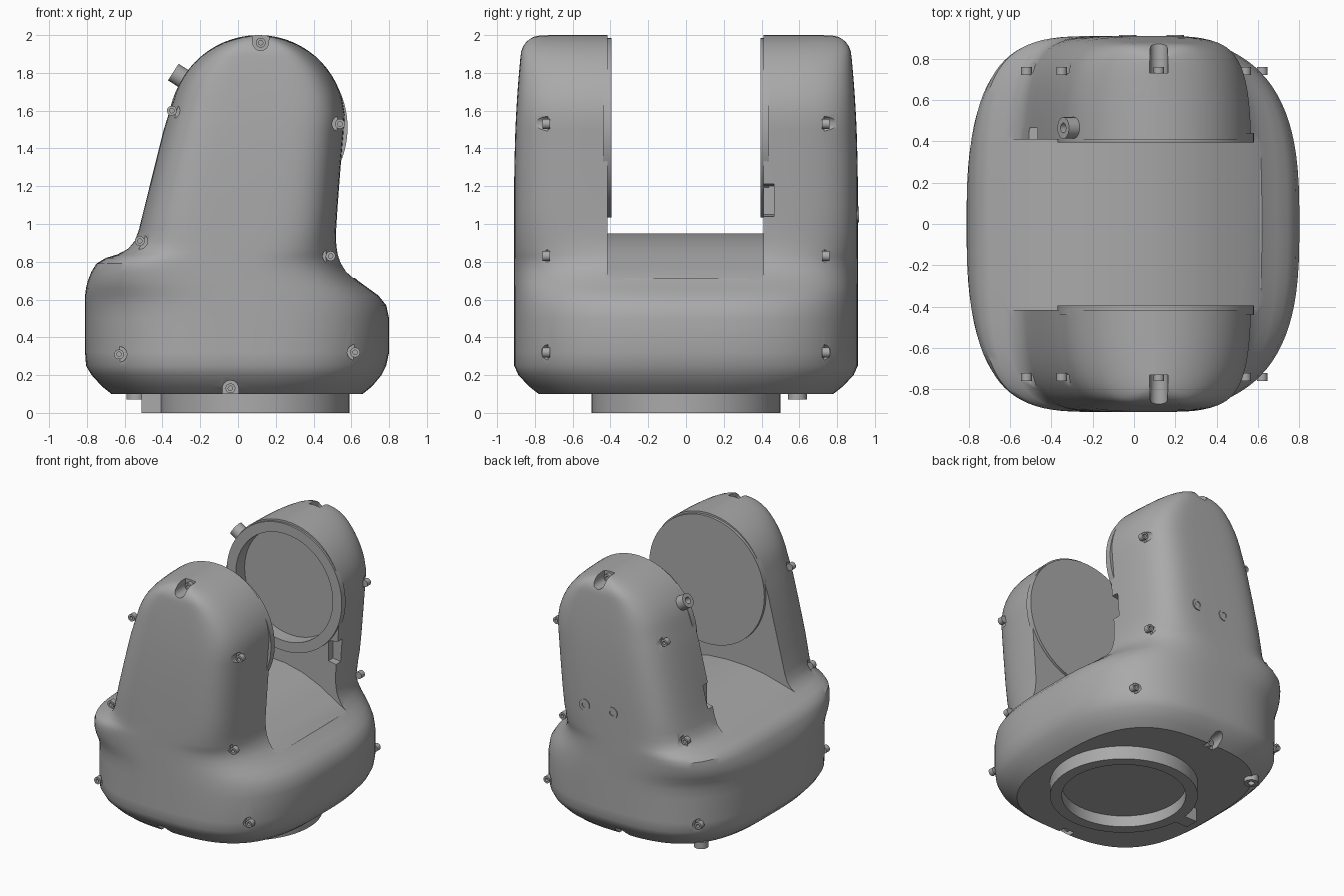
import bpy, bmesh, math
from mathutils import Matrix, Vector

cube = bpy.data.objects.get("Cube")
if cube:
    bpy.data.objects.remove(cube)

grey = bpy.data.materials.new("housing grey")
grey.use_nodes = True
grey.diffuse_color = (0.4, 0.4, 0.4, 1)
grey.node_tree.nodes["Principled BSDF"].inputs["Base Color"].default_value = grey.diffuse_color


def make(name, bm, helper=False):
    bmesh.ops.recalc_face_normals(bm, faces=bm.faces)
    mesh = bpy.data.meshes.new(name)
    bm.to_mesh(mesh)
    bm.free()
    obj = bpy.data.objects.new(name, mesh)
    bpy.context.collection.objects.link(obj)
    mesh.materials.append(grey)
    if helper:
        obj.hide_render = True
        obj.hide_viewport = True
    return obj


def loft(bm, rings):
    rows = [[bm.verts.new(p) for p in ring] for ring in rings]
    count = len(rows[0])
    for low, high in zip(rows, rows[1:]):
        for i in range(count):
            j = (i + 1) % count
            bm.faces.new((low[i], low[j], high[j], high[i]))
    bm.faces.new(rows[0])
    bm.faces.new(rows[-1])


def prism(bm, profile, y0, y1):
    """Extrude an x/z outline along y."""
    loft(bm, [[(x, y, z) for x, z in profile] for y in (y0, y1)])


def circle(x, z, r, steps=64):
    return [(x + r * math.cos(math.tau * i / steps), z + r * math.sin(math.tau * i / steps))
            for i in range(steps)]


def cylinder(name, place, direction, r, depth, hole=0):
    """Round part, optionally with a blind hole in its outer end."""
    bm = bmesh.new()
    steps = [(r, 0), (r, depth)]
    if hole:
        steps += [(hole, depth), (hole, depth * 0.3)]
    loft(bm, [[(x, y, h) for x, y in circle(0, 0, rad, 64 if r > 0.2 else 24)] for rad, h in steps])
    turn = Vector(direction).to_track_quat('Z', 'Y').to_matrix().to_4x4()
    bm.transform(Matrix.Translation(place) @ turn)
    return make(name, bm)


def cut(obj, cutter):
    mod = obj.modifiers.new("cut", 'BOOLEAN')
    mod.operation, mod.object, mod.solver = 'DIFFERENCE', cutter, 'EXACT'


# Housing: height, left edge, right edge
ROWS = [(0.1, -0.67, 0.66), (0.14, -0.72, 0.71), (0.2, -0.775, 0.76), (0.25, -0.805, 0.785),
        (0.32, -0.81, 0.8), (0.5, -0.81, 0.8), (0.57, -0.81, 0.785), (0.62, -0.81, 0.745),
        (0.66, -0.805, 0.69), (0.7, -0.795, 0.635), (0.75, -0.775, 0.58), (0.79, -0.75, 0.553),
        (0.82, -0.7, 0.54), (0.84, -0.635, 0.533), (0.87, -0.585, 0.527), (0.91, -0.55, 0.522),
        (0.97, -0.527, 0.522), (1.1, -0.495, 0.53), (1.3, -0.445, 0.545), (1.5, -0.395, 0.562),
        (1.58, -0.37, 0.568)]
ARCH_X, ARCH_Z, ARCH_R = 0.11, 1.54, 0.46
for k in range(14):
    a = math.radians(15 + 74 * k / 13)
    half = ARCH_R * math.cos(a)
    ROWS.append((ARCH_Z + ARCH_R * math.sin(a), ARCH_X - half * 1.02, ARCH_X + half))


def half_depth(z):
    y = 0.91 - 0.035 * max(0, (z - 1.2) / 0.7) ** 2
    if z > 1.9:
        y -= 0.1 * (1 - math.sqrt(max(0, 1 - ((z - 1.9) / 0.1) ** 2)))
    if z < 0.25:
        y -= 0.13 * ((0.25 - z) / 0.15) ** 1.6
    return y


def section(z, left, right, steps=96):
    blend = min(1, max(0, (z - 0.6) / 0.4))
    power = 2 / (2.9 + 2.1 * blend)
    cx, w, d = (left + right) / 2, (right - left) / 2, half_depth(z)
    ring = []
    for i in range(steps):
        a = math.tau * (i + 0.5) / steps
        c, s = math.cos(a), math.sin(a)
        ring.append((cx + w * math.copysign(abs(c) ** power, c),
                     d * math.copysign(abs(s) ** power, s), z))
    return ring


bm = bmesh.new()
loft(bm, [section(*row) for row in ROWS])
housing = make("yoke_housing", bm)

# Gap between the arms, with a crowned floor
floor = [(-1, 0.85), (-0.64, 0.845), (-0.5, 0.885), (-0.35, 0.925), (-0.2, 0.945), (-0.05, 0.95),
         (0.1, 0.94), (0.25, 0.905), (0.4, 0.84), (0.52, 0.765), (0.61, 0.715), (1, 0.715)]
bm = bmesh.new()
prism(bm, floor + [(1, 2.2), (-1, 2.2)], -0.415, 0.41)
cut(housing, make("gap_cutter", bm, True))

# Screw pockets around both outer faces: x, z, outward angle
POCKETS = [(0.12, 1.96, 90), (-0.35, 1.6, 165), (0.54, 1.53, 0), (-0.52, 0.91, 160),
           (0.49, 0.83, 10), (-0.63, 0.31, 180), (0.62, 0.32, 0), (-0.04, 0.13, 270)]
bm = bmesh.new()
for x, z, angle in POCKETS:
    a = math.radians(angle)
    out = [(0.25, -0.055), (0.25, 0.055)]
    arc = [(0.042 * math.cos(math.radians(t)), 0.042 * math.sin(math.radians(t)))
           for t in range(90, 271, 15)]
    shape = [(x + u * math.cos(a) - v * math.sin(a), z + u * math.sin(a) + v * math.cos(a))
             for u, v in out + arc]
    for side in (-1, 1):
        prism(bm, shape, side * 0.73, side * 1.1)
        cylinder("pocket_screw", (x, side * 0.72, z), (0, side, 0), 0.026, 0.04, 0.012)
cut(housing, make("pocket_cutter", bm, True))

# Cable notches on the inner edges of the back arm
bm = bmesh.new()
for x0, x1 in ((-0.6, -0.46), (0.46, 0.7)):
    lean = 0.04
    prism(bm, [(x0, 1.01), (x1, 1.01 + lean), (x1, 1.24 - lean), (x0, 1.24)]
          if x0 < 0 else [(x0, 1.01 + lean), (x1, 1.01), (x1, 1.24), (x0, 1.24 - lean)], 0.35, 0.465)
cut(housing, make("notch_cutter", bm, True))

# Bearing discs on the arms, the back one recessed
DISC = (0.105, 1.51)
discs = []
for name, y0, y1 in (("front_bearing_disc", -0.44, -0.395), ("back_bearing_ring", 0.395, 0.44)):
    bm = bmesh.new()
    prism(bm, circle(*DISC, 0.475, 96), y0, y1)
    discs.append(make(name, bm))
bm = bmesh.new()
prism(bm, circle(*DISC, 0.4, 96), 0.3, 0.5)
recess = make("recess_cutter", bm, True)
cut(housing, recess)
cut(discs[1], recess)

# Turntable ring with its stop tab
cylinder("base_ring", (0.09, 0, 0.12), (0, 0, -1), 0.5, 0.12, 0.42)
bm = bmesh.new()
prism(bm, [(-0.51, 0), (-0.38, 0), (-0.38, 0.12), (-0.51, 0.12)], -0.05, 0.05)
make("stop_tab", bm)

# Small fittings
cylinder("foot_screw", (-0.54, 0.59, 0.12), (0, 0, -1), 0.05, 0.05, 0.022)
cylinder("lock_knob", (-0.25, 0.465, 1.745), (-0.84, 0, 0.54), 0.052, 0.11, 0.024)
for x in (-0.03, 0.2):
    cylinder("back_screw", (x, 0.86, 1.05), (0, 1, 0), 0.042, 0.055, 0.02)

# Smooth shading with sharp edges kept
bpy.context.view_layer.update()
bpy.ops.object.select_all(action='DESELECT')
for obj in list(bpy.context.scene.objects):
    if obj.type == 'MESH' and not obj.hide_render and obj.data.materials[:1] == [grey]:
        bpy.context.view_layer.objects.active = obj
        obj.select_set(True)
        for mod in list(obj.modifiers):
            bpy.ops.object.modifier_apply(modifier=mod.name)
        bpy.ops.object.shade_smooth_by_angle(angle=math.radians(32))
        obj.select_set(False)
